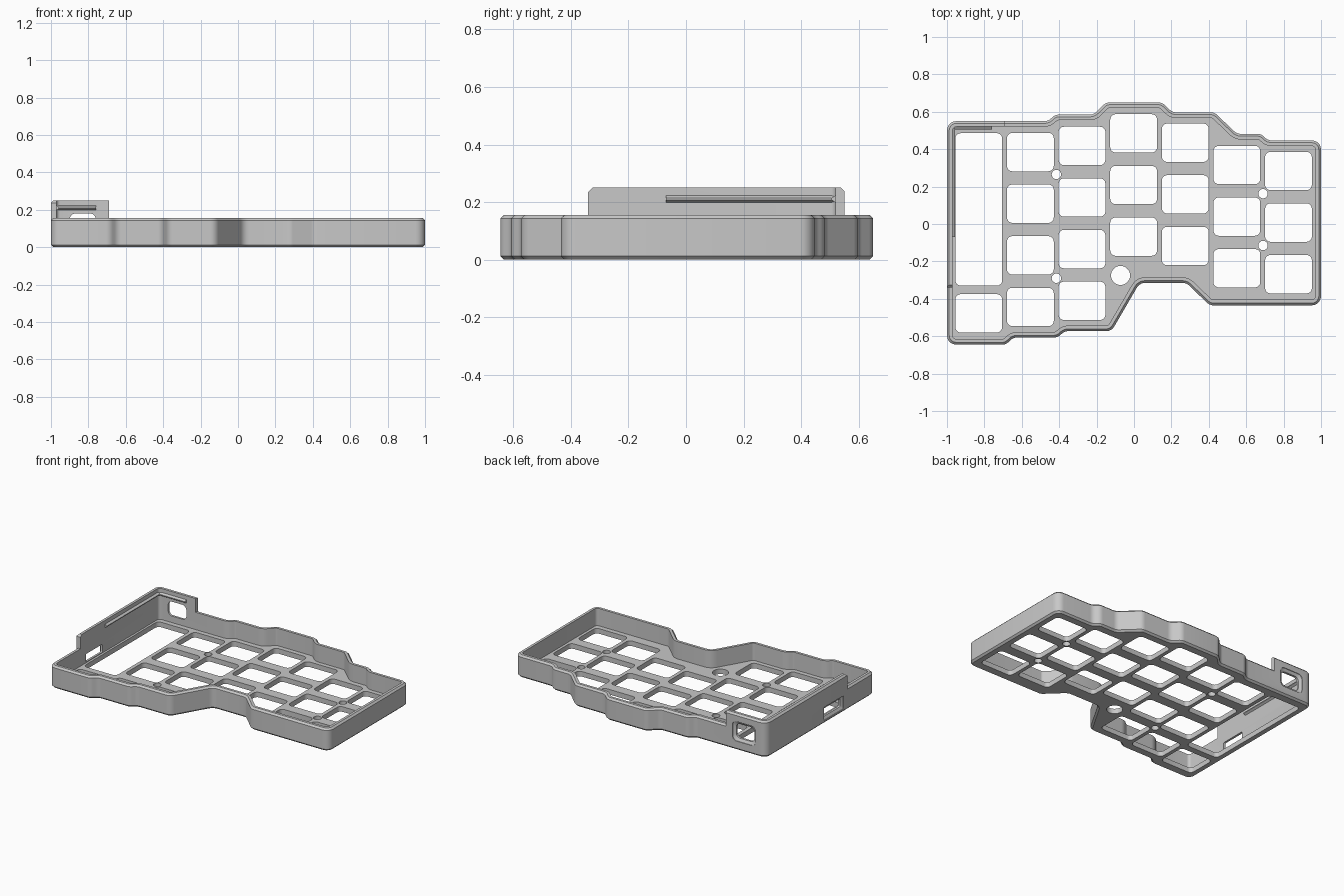
import bpy, bmesh, math
from mathutils import Vector

cube = bpy.data.objects.get("Cube")
if cube:
    bpy.data.objects.remove(cube, do_unlink=True)

grey = bpy.data.materials.new("case_grey")
grey.use_nodes = True
COLOUR = (0.58, 0.58, 0.58, 1)
grey.diffuse_color = COLOUR
grey.node_tree.nodes["Principled BSDF"].inputs["Base Color"].default_value = COLOUR

WALL, RIM, TOP, FLOOR, BEV = 0.03, 0.155, 0.25, 0.035, 0.012
PITCH, KEY_W, KEY_H = 0.276, 0.25, 0.205

# Case outline, clockwise from the back left corner
OUTLINE = [(-1, .55), (-.46, .55), (-.42, .585), (-.215, .585), (-.15, .65), (.15, .65),
           (.205, .597), (.43, .597), (.55, .482), (.68, .482), (.715, .447), (1, .447),
           (1, -.435), (.405, -.435), (.28, -.315), (.03, -.315), (-.12, -.573),
           (-.37, -.573), (-.41, -.607), (-.645, -.607), (-.685, -.645), (-1, -.645)]


def rounded(points, radius, inset=0.0, steps=5):
    """Counter-clockwise outline moved inwards, with its corners rounded."""
    pts = [Vector(p) for p in points]
    n, out = len(pts), []
    for i, p in enumerate(pts):
        a = (pts[i - 1] - p).normalized()
        b = (pts[(i + 1) % n] - p).normalized()
        n1, n2 = Vector((a.y, -a.x)), Vector((-b.y, b.x))
        corner = p + (n1 + n2) * (inset / (1 + n1.dot(n2)))
        convex = b.dot(n1) > 0
        r = max(radius - inset, 0.006) if convex else radius + inset
        half = (math.pi - a.angle(b)) / 2
        centre = corner + (a + b).normalized() * (r / math.cos(half))
        sign = -1 if convex else 1
        for k in range(steps + 1):
            # Blend the two radius directions along the arc
            t = k / steps
            spoke = (n1 * math.sin((1 - t) * 2 * half) + n2 * math.sin(t * 2 * half))
            out.append(centre + spoke.normalized() * (r * sign))
    return out


def rect(cx, cy, w, h):
    return [(cx + sx * w / 2, cy + sy * h / 2)
            for sx, sy in ((-1, -1), (1, -1), (1, 1), (-1, 1))]


def loft(bm, loops, ring=False):
    """Skin a row of matching loops, then cap the ends or join them."""
    rows = [[bm.verts.new(p) for p in loop] for loop in loops]
    pairs = list(zip(rows, rows[1:]))
    if ring:
        pairs.append((rows[-1], rows[0]))
    for lower, upper in pairs:
        for i in range(len(lower)):
            j = (i + 1) % len(lower)
            bm.faces.new((lower[i], lower[j], upper[j], upper[i]))
    if not ring:
        bm.faces.new(rows[0][::-1])
        bm.faces.new(rows[-1])


def finish(name, bm):
    bmesh.ops.recalc_face_normals(bm, faces=bm.faces[:])
    mesh = bpy.data.meshes.new(name)
    bm.to_mesh(mesh)
    bm.free()
    mesh.materials.append(grey)
    obj = bpy.data.objects.new(name, mesh)
    bpy.context.collection.objects.link(obj)
    return obj


def boolean(obj, cutter, operation):
    mod = obj.modifiers.new("cut", 'BOOLEAN')
    mod.operation, mod.solver, mod.object = operation, 'EXACT', cutter
    bpy.context.view_layer.objects.active = obj
    bpy.ops.object.modifier_apply(modifier=mod.name)
    bpy.data.objects.remove(cutter, do_unlink=True)


def outline_loop(inset, z):
    return [(p.x, p.y, z) for p in rounded(OUTLINE[::-1], 0.05, inset)]


def smooth(obj):
    bpy.ops.object.select_all(action='DESELECT')
    obj.select_set(True)
    bpy.context.view_layer.objects.active = obj
    bpy.ops.object.shade_smooth_by_angle(angle=math.radians(30))


# Tray with chamfered bottom and rim
bm = bmesh.new()
loft(bm, [outline_loop(i, z) for i, z in
          ((BEV, 0), (0, BEV), (0, RIM - BEV), (BEV, RIM), (WALL, RIM), (WALL, FLOOR))])
case = finish("keyboard_case", bm)

# Taller wall round the back left corner
bm = bmesh.new()
loft(bm, [outline_loop(i, z) for i, z in
          ((0, 0.1), (0, TOP - BEV), (BEV, TOP), (WALL, TOP), (WALL, 0.1))], ring=True)
tall_wall = finish("tall_wall", bm)
bm = bmesh.new()
side = [(-.34, 0.05), (.8, 0.05), (.8, .3), (-.305, .3), (-.305, TOP), (-.325, TOP), (-.34, .235)]
loft(bm, [[(x, y, z) for y, z in side] for x in (-1.2, -.69)])
boolean(tall_wall, finish("wall_limits", bm), 'INTERSECT')
boolean(case, tall_wall, 'UNION')

# Key openings, controller opening, screw holes and port cut-outs
bm = bmesh.new()


def cut_down(points, radius):
    loop = rounded(points, radius)
    loft(bm, [[(p.x, p.y, z) for p in loop] for z in (-0.05, 0.07)])


# Top edge of the first opening and number of rows in each column
COLUMNS = [(-.375, 1), (.487, 4), (.52, 4), (.587, 3), (.537, 3), (.418, 3), (.386, 3)]
for col, (top, rows) in enumerate(COLUMNS):
    for row in range(rows):
        cut_down(rect((col - 3) * PITCH - .002, top - KEY_H / 2 - row * PITCH, KEY_W, KEY_H), 0.028)
cut_down(rect(-.83, .078, KEY_W, .815), 0.028)

for x, y, r in ((-.072, -.275, .051), (-.415, .265, .025), (-.415, -.29, .025),
                (.69, .162, .025), (.69, -.115, .025)):
    circle = [(x + r * math.cos(k * math.tau / 32), y + r * math.sin(k * math.tau / 32))
              for k in range(32)]
    loft(bm, [[(px, py, z) for px, py in circle] for z in (-0.05, 0.07)])


def port(place, centre, z, w, h, radius):
    """Opening through a wall with a flared outer recess."""
    loops = []
    for depth, grow in ((-0.02, .04), (0.004, .036), (0.015, 0), (0.08, 0)):
        loop = rounded(rect(centre, z, w + grow, h + grow), radius)
        loops.append([place(p.x, p.y, depth) for p in loop])
    loft(bm, loops)


port(lambda u, v, d: (u, .55 - d, v), -.83, .13, .14, .1, .03)
port(lambda u, v, d: (-1 + d, u, v), -.19, .068, .18, .055, .008)
boolean(case, finish("openings", bm), 'DIFFERENCE')
smooth(case)

# Snap ridges inside the taller wall
RIDGE = [(-0.004, .196), (.014, .208), (.014, .214), (-0.004, .226)]
for name, place, ends in (
        ("left_snap_ridge", lambda u, d, z: (-1 + WALL + d, u, z), (-.07, .515)),
        ("back_snap_ridge", lambda u, d, z: (u, .55 - WALL - d, z), (-.965, -.76))):
    bm = bmesh.new()
    loft(bm, [[place(u, d, z) for d, z in RIDGE] for u in ends])
    finish(name, bm)
